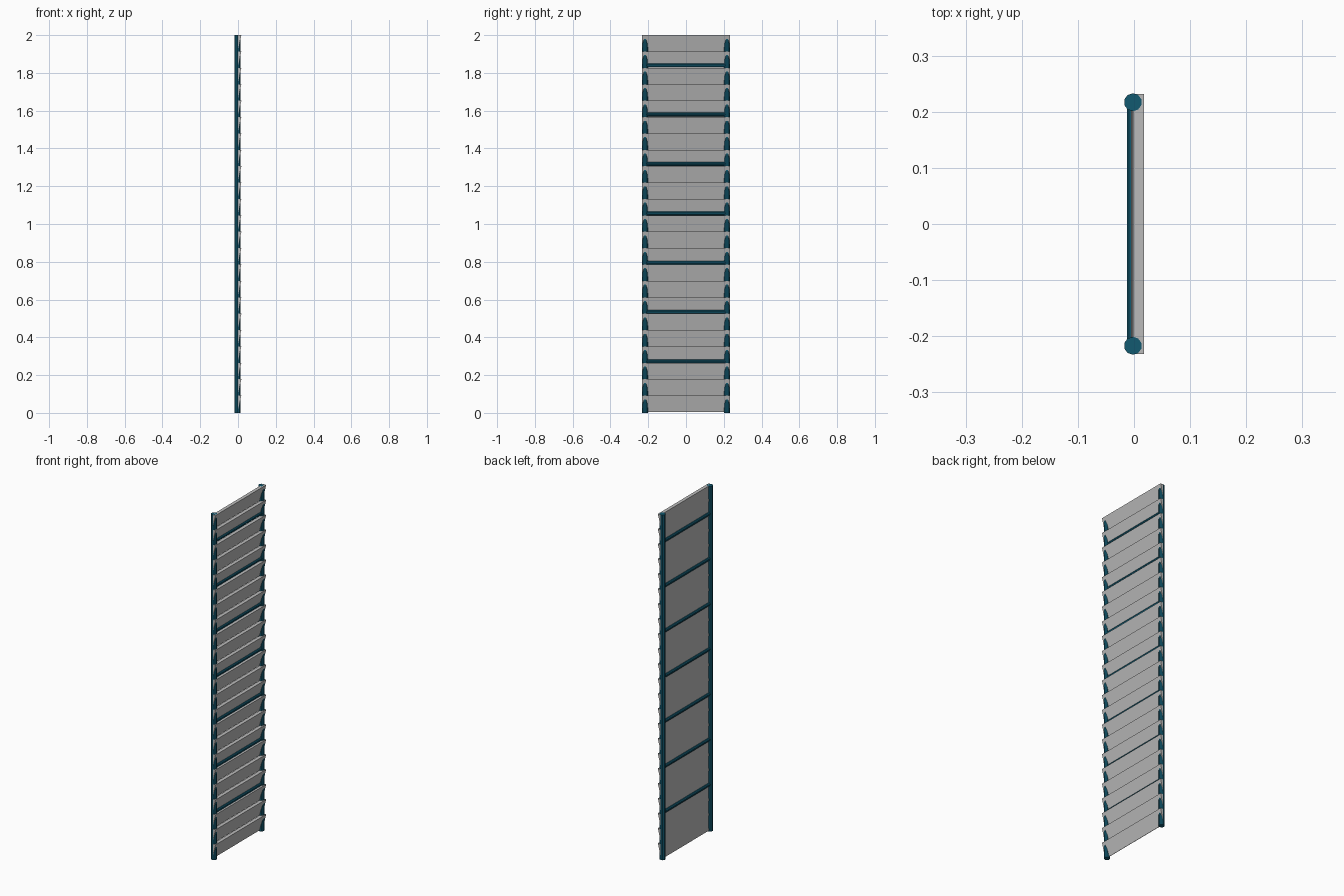
import bpy, math
from mathutils import Matrix

cube = bpy.data.objects.get("Cube")
if cube:
    bpy.data.objects.remove(cube, do_unlink=True)


def material(name, color):
    m = bpy.data.materials.new(name)
    m.use_nodes = True
    m.diffuse_color = (*color, 1)
    m.node_tree.nodes["Principled BSDF"].inputs["Base Color"].default_value = (*color, 1)
    return m


teal = material("dark teal", (0.006, 0.1, 0.16))
grey = material("light grey", (0.5, 0.5, 0.5))

HEIGHT, POLE_X, POLE_Y = 2.0, -0.002, 0.217
SLATS, SLAT_HALF = 23, 0.232


def rod(name, radius, length, location, rotation=(0, 0, 0)):
    bpy.ops.mesh.primitive_cylinder_add(vertices=10, radius=radius, depth=length,
                                        location=location, rotation=rotation)
    obj = bpy.context.object
    obj.name = name
    obj.data.materials.append(teal)


# Upright poles
for side, label in ((-1, "front"), (1, "back")):
    rod(label + "_pole", 0.016, HEIGHT, (POLE_X, side * POLE_Y, HEIGHT / 2))

# Cross rungs between the poles
for i in range(7):
    rod(f"rung_{i + 1}", 0.011, 2 * POLE_Y, (POLE_X, 0, 0.272 + i * 0.2615),
        (math.pi / 2, 0, 0))

# Wedge slats: thin at the bottom, thick overhanging top
pitch = (HEIGHT - 0.005) / SLATS
profile = [(-0.005, 0), (-0.003, 0), (0.018, pitch), (-0.002, pitch)]
n = len(profile)
verts = [(x, y, z) for y in (-SLAT_HALF, SLAT_HALF) for x, z in profile]
faces = [tuple(range(n)), tuple(reversed(range(n, 2 * n)))]
faces += [(i, i + n, (i + 1) % n + n, (i + 1) % n) for i in range(n)]
mesh = bpy.data.meshes.new("slat")
mesh.from_pydata(verts, [], faces)
mesh.materials.append(grey)
for i in range(SLATS):
    slat = bpy.data.objects.new(f"slat_{i + 1}", mesh)
    slat.matrix_world = Matrix.Translation((0, 0, 0.005 + i * pitch))
    bpy.context.collection.objects.link(slat)
